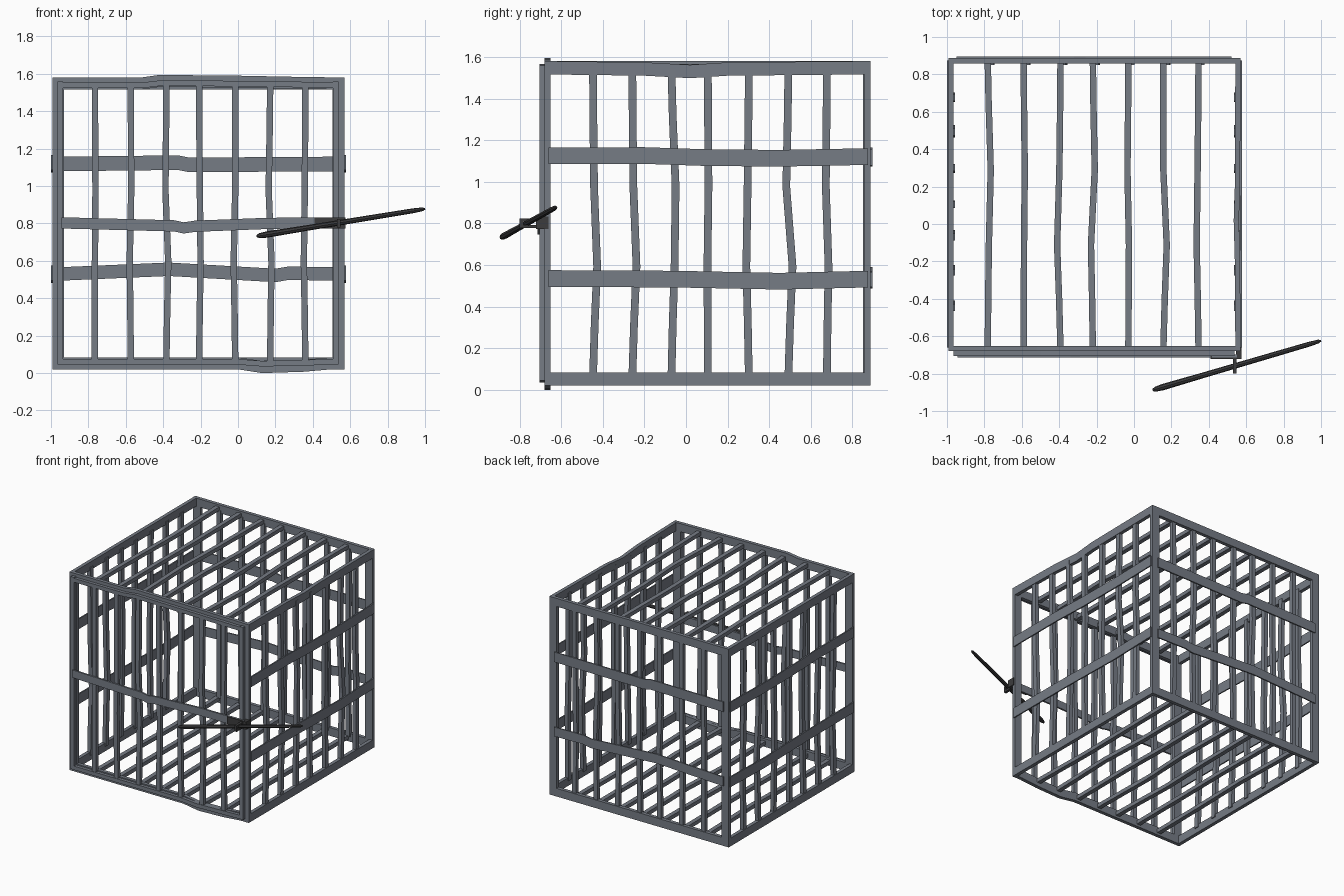
import bpy, bmesh, math
from mathutils import Vector

if "Cube" in bpy.data.objects:
    bpy.data.objects.remove(bpy.data.objects["Cube"])

def material(name, col):
    m = bpy.data.materials.new(name)
    m.diffuse_color = (*col, 1)
    m.use_nodes = True
    m.node_tree.nodes["Principled BSDF"].inputs["Base Color"].default_value = m.diffuse_color
    return m

STEEL = material("grey_steel", (0.18, 0.20, 0.235))
DARK = material("dark_iron", (0.045, 0.045, 0.047))

def finish(name, bm, mat):
    bmesh.ops.recalc_face_normals(bm, faces=bm.faces)
    me = bpy.data.meshes.new(name)
    bm.to_mesh(me)
    bm.free()
    me.materials.append(mat)
    ob = bpy.data.objects.new(name, me)
    bpy.context.collection.objects.link(ob)
    return ob

def bar(name, pts, axis, size, mat=STEEL):
    """Bent rectangular bar along an axis; size = full width on the other two axes."""
    bm = bmesh.new()
    u, v = [a for a in range(3) if a != axis]
    rings = []
    for p in pts:
        ring = []
        for su, sv in ((-1, -1), (1, -1), (1, 1), (-1, 1)):
            q = Vector(p)
            q[u] += su * size[0] / 2
            q[v] += sv * size[1] / 2
            ring.append(bm.verts.new(q))
        rings.append(ring)
    for a, b in zip(rings, rings[1:]):
        for i in range(4):
            j = (i + 1) % 4
            bm.faces.new((a[i], a[j], b[j], b[i]))
    bm.faces.new(rings[0])
    bm.faces.new(rings[-1])
    return finish(name, bm, mat)

def box(name, lo, hi, mat=STEEL):
    c = [(a + b) / 2 for a, b in zip(lo, hi)]
    return bar(name, [(lo[0], c[1], c[2]), (hi[0], c[1], c[2])], 0,
               (hi[1] - lo[1], hi[2] - lo[2]), mat)

X0, X1, Y0, Y1, Z0, Z1 = -0.993, 0.57, -0.68, 0.887, 0.02, 1.58
T, W = 0.028, 0.064     # frame thickness and width

# corner posts
for x in (X0 + W / 2, X1 - W / 2):
    for y in (Y0 + T / 2, Y1 - T / 2):
        bar("corner_post", [(x, y, Z0), (x, y, Z1)], 2, (W, T))

# long rails: bent at the front, dented at the right
low, high = Z0 + W / 2, Z1 - W / 2
for y, front in ((Y0 + T / 2, 1), (Y1 - T / 2, 0)):
    lower = [(0.0, 0), (0.13, -0.02), (0.35, -0.013), (0.5, 0)] if front else []
    upper = [(-0.52, 0), (-0.42, 0.014), (0.0, 0.01), (0.3, 0.004)] if front else []
    for nm, z, bend in (("bottom_rail", low, lower), ("top_rail", high, upper)):
        path = [(X0, 0)] + bend + [(X1, 0)]
        bar(nm, [(x, y, z + d) for x, d in path], 0, (T, W))
for x, right in ((X0 + T / 2, 0), (X1 - T / 2, 1)):
    bar("side_bottom_rail", [(x, Y0, low), (x, Y1, low)], 1, (T, W))
    dent = [(-0.2, -0.006), (0.02, -0.018), (0.2, -0.006)] if right else []
    path = [(Y0, 0)] + dent + [(Y1, 0)]
    bar("side_top_rail", [(x + d * 0.5, y, high + d) for y, d in path], 1, (T, W))

# door frame set in front of the cage
DX0, DX1, DZ0, DZ1, D = -0.965, 0.537, 0.045, 1.56, 0.03
dy = -0.692
for x in (DX0 + D / 2, DX1 - D / 2):
    bar("door_post", [(x, dy, DZ0), (x, dy, DZ1)], 2, (D, 0.025))
bar("door_bottom", [(DX0, dy, 0.06), (0.0, dy, 0.06), (0.13, dy, 0.05), (DX1, dy, 0.06)], 0, (0.025, D))
bar("door_top", [(DX0, dy, 1.538), (-0.5, dy, 1.54), (-0.4, dy, 1.552), (DX1, dy, 1.54)], 0, (0.025, D))

# slightly bent bars: (position, bend at one third, bend at two thirds)
B = 0.034
def bent(p, a, b, s0, s1):
    return [(p + o, s0 + (s1 - s0) * t) for t, o in
            ((0, 0), (0.17, a * 0.4), (0.36, a), (0.62, b), (0.85, b * 0.3), (1, 0))]

FRONT = ((-0.765, 0, .003), (-0.573, -.006, .002), (-0.383, .01, -.005), (-0.208, .008, .004),
         (-0.015, -.008, 0), (0.172, .007, -.008), (0.36, -.008, -.003))
for p, a, b in FRONT:
    for nm, y in (("door_bar", -0.685), ("back_bar", Y1 - 0.022)):
        bar(nm, [(x, y, z) for x, z in bent(p, a, b, 0.06, 1.54)], 2, (B, 0.03))
SIDE = ((-0.447, .02, .005), (-0.258, .02, .005), (-0.07, .015, .02), (0.105, -.002, .003),
        (0.302, -.012, -.006), (0.492, .02, -.01), (0.677, .008, -.005))
for p, a, b in SIDE:
    for x in (X0 + 0.02, X1 - 0.02):
        bar("side_bar", [(x, y, z) for y, z in bent(p, a, b, 0.06, 1.54)], 2, (0.03, B + 0.003))
TOP = ((-0.782, .006, .016), (-0.59, .002, .006), (-0.393, -.018, -.006), (-0.22, -.01, .01),
       (-0.03, .003, -.005), (0.157, .018, 0), (0.345, -.01, -.005))
for p, a, b in TOP:
    for nm, z in (("floor_bar", 0.052), ("roof_bar", 1.55)):
        bar(nm, [(x, y, z) for x, y in bent(p, a, b, Y0 + 0.01, Y1 - 0.01)], 1, (B, 0.03))

# flat straps outside the back and both sides
S = 0.01
back_y = Y1 + S / 2 - 0.001
bar("back_strap", [(x, back_y, z) for x, z in
    ((-0.95, 1.118), (-0.32, 1.125), (-0.26, 1.113), (0.522, 1.118))], 0, (S, 0.078))
bar("back_strap", [(x, back_y, z) for x, z in
    ((-0.95, 0.53), (-0.37, 0.555), (0.2, 0.522), (0.27, 0.534), (0.522, 0.53))], 0, (S, 0.072))
for x in (X0 - S / 2 + 0.002, X1 + S / 2 - 0.002):
    bar("side_strap", [(x, y, z) for y, z in
        ((-0.66, 1.125), (-0.2, 1.126), (0.1, 1.116), (0.45, 1.113), (0.875, 1.121))], 1, (S, 0.08))
    bar("side_strap", [(x, y, z) for y, z in
        ((-0.66, 0.535), (-0.05, 0.532), (0.45, 0.522), (0.875, 0.532))], 1, (S, 0.08))

# strap across the door
bar("door_strap", [(x, -0.706, z) for x, z in
    ((-0.945, 0.803), (-0.34, 0.787), (-0.29, 0.776), (-0.23, 0.785), (0.15, 0.8), (0.55, 0.803))],
    0, (0.014, 0.06))

# latch: hinged plate, wrap-round end and two staple arms
box("latch_plate", (0.41, -0.721, 0.772), (0.575, -0.705, 0.832), DARK)
box("latch_end", (0.545, -0.72, 0.772), (0.576, -0.66, 0.832), DARK)
for z in (0.785, 0.816):
    box("staple_arm", (0.528, -0.79, z - 0.008), (0.548, -0.71, z + 0.008), DARK)
box("staple_end", (0.528, -0.80, 0.777), (0.548, -0.782, 0.824), DARK)

# locking rod: round bar with tapered ends pushed through the staple
a, b = Vector((0.10, -0.888, 0.732)), Vector((1.0, -0.624, 0.878))
d = b - a
bm = bmesh.new()
rot = d.to_track_quat('Z', 'Y')
rings = []
for t, r in ((0, .006), (0.015, .013), (0.06, .017), (0.3, .015), (0.7, .014),
             (0.93, .013), (0.985, .010), (1, .004)):
    rings.append([bm.verts.new(a + d * t + rot @ Vector((r * math.cos(k * math.pi / 4),
                  r * math.sin(k * math.pi / 4), 0))) for k in range(8)])
for r0, r1 in zip(rings, rings[1:]):
    for k in range(8):
        bm.faces.new((r0[k], r0[(k + 1) % 8], r1[(k + 1) % 8], r1[k]))
bm.faces.new(rings[0])
bm.faces.new(rings[-1])
finish("locking_rod", bm, DARK)
